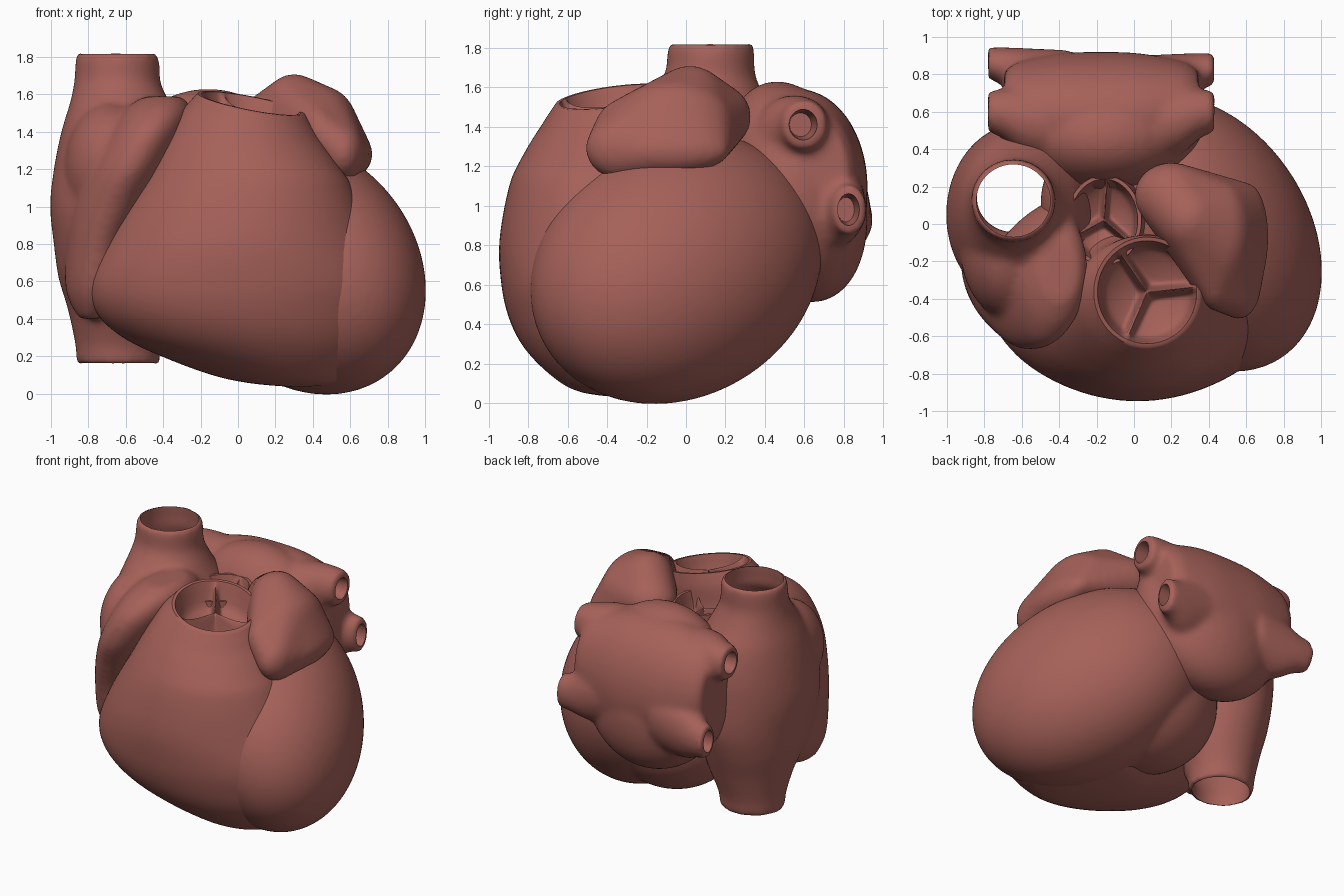
import bpy, bmesh
from math import sin, cos, pi, exp, radians, sqrt
from mathutils import Matrix

if "Cube" in bpy.data.objects:
    bpy.data.objects.remove(bpy.data.objects["Cube"])

flesh = bpy.data.materials.new("flesh")
flesh.diffuse_color = (0.38, 0.12, 0.10, 1)
flesh.use_nodes = True
flesh.node_tree.nodes["Principled BSDF"].inputs["Base Color"].default_value = flesh.diffuse_color


def spline(rows, sub):
    """Smoothly interpolated cross-section rows."""
    if sub == 1:
        return rows
    out = []
    for i in range(len(rows) - 1):
        p0, p1 = rows[max(i - 1, 0)], rows[i]
        p2, p3 = rows[i + 1], rows[min(i + 2, len(rows) - 1)]
        for k in range(sub):
            t = k / sub
            out.append([0.5 * (2 * b + (c - a) * t + (2 * a - 5 * b + 4 * c - d) * t * t
                               + (3 * b - a - 3 * c + d) * t ** 3)
                        for a, b, c, d in zip(p0, p1, p2, p3)])
    return out + [rows[-1]]


def loft(bm, rows, axis='z', n=64, sub=5, cap_end=True, rim=None):
    """Skin elliptical sections (x, y, z, radius1, radius2) stacked along an axis."""
    rows = spline(rows, sub) + ([rim] if rim else [])
    rings = []
    for x, y, z, a, b in rows:
        ring = []
        for i in range(n):
            c, s = a * cos(2 * pi * i / n), b * sin(2 * pi * i / n)
            ring.append(bm.verts.new((x + c, y + s, z) if axis == 'z' else (x, y + c, z + s)))
        rings.append(ring)
    for r0, r1 in zip(rings, rings[1:]):
        for i in range(n):
            j = (i + 1) % n
            bm.faces.new((r0[i], r0[j], r1[j], r1[i]))
    bm.faces.new(rings[0][::-1])
    if cap_end:
        bm.faces.new(rings[-1])


def ball(bm, centre, radii, xy=0, xz=0, yz=0, seg=48):
    """Ellipsoid with given half extents, skewed by the covariance terms."""
    ex, ey, ez = radii
    l11 = ex
    l21, l31 = xy / l11, xz / l11
    l22 = sqrt(ey * ey - l21 * l21)
    l32 = (yz - l31 * l21) / l22
    l33 = sqrt(ez * ez - l31 * l31 - l32 * l32)
    m = Matrix(((l11, 0, 0, 0), (l21, l22, 0, 0), (l31, l32, l33, 0), (0, 0, 0, 1)))
    bmesh.ops.create_uvsphere(bm, u_segments=seg, v_segments=seg // 2, radius=1,
                              matrix=Matrix.Translation(centre) @ m)


def finish(name, bm, voxel=0, smooth=8, cutter=None, angle=50):
    """Make the object; optionally fuse its pieces, soften and hollow it."""
    bmesh.ops.recalc_face_normals(bm, faces=bm.faces)
    me = bpy.data.meshes.new(name)
    bm.to_mesh(me)
    bm.free()
    ob = bpy.data.objects.new(name, me)
    bpy.context.collection.objects.link(ob)
    me.materials.append(flesh)
    bpy.ops.object.select_all(action='DESELECT')
    bpy.context.view_layer.objects.active = ob
    ob.select_set(True)
    if voxel:
        m = ob.modifiers.new("fuse", 'REMESH')
        m.mode, m.voxel_size = 'VOXEL', voxel
        bpy.ops.object.modifier_apply(modifier=m.name)
        m = ob.modifiers.new("soften", 'SMOOTH')
        m.factor, m.iterations = 0.5, smooth
        bpy.ops.object.modifier_apply(modifier=m.name)
    if cutter:
        m = ob.modifiers.new("hollow", 'BOOLEAN')
        m.operation, m.solver, m.object = 'DIFFERENCE', 'EXACT', cutter
        bpy.ops.object.modifier_apply(modifier=m.name)
        bpy.data.objects.remove(cutter)
    bpy.ops.object.shade_smooth_by_angle(angle=radians(angle))
    return ob


def tilt(bm):
    """Slope the outflow rim up to the back and left."""
    for v in bm.verts:
        w = max(0, min(1, (v.co.z - 1.15) / 0.3))
        v.co.z += w * (-0.19 * (v.co.x - 0.08) + 0.13 * (v.co.y + 0.365))


def valve(bm, centre, rx, ry, first, depth=0.2, n=120, m=20):
    """Three cupped leaflets meeting along three raised seams."""
    cx, cy, cz = centre
    mid = bm.verts.new((cx, cy, cz - 0.05))
    rings = []
    for k in range(1, m + 1):
        r, ring = k / m, []
        for i in range(n):
            a = 2 * pi * i / n
            s = abs(sin(1.5 * (a - radians(first)))) * r
            cup = (1 - exp(-(s * 9) ** 2)) * (1 - exp(-((1 - r) * 13) ** 2)) * (1 - 0.4 * r)
            ring.append(bm.verts.new((cx + rx * r * cos(a), cy + ry * r * sin(a),
                                      cz - 0.05 * (1 - r ** 4) - depth * cup)))
        rings.append(ring)
    for i in range(n):
        j = (i + 1) % n
        bm.faces.new((mid, rings[0][i], rings[0][j]))
        for r0, r1 in zip(rings, rings[1:]):
            bm.faces.new((r0[i], r1[i], r1[j], r0[j]))


# Left ventricle, with its broad base at the back left
bm = bmesh.new()
ball(bm, (0.35, -0.05, 0.68), (0.655, 0.74, 0.685), xy=-0.135, xz=-0.085, yz=0.075, seg=96)
ball(bm, (0.02, 0.11, 0.62), (0.52, 0.47, 0.49), seg=96)
finish("left_ventricle", bm, voxel=0.02, smooth=12)

# Right ventricle with outflow rim
bm = bmesh.new()
loft(bm, [(0.33, -0.38, 0.035, 0.03, 0.03), (0.31, -0.33, 0.055, 0.24, 0.20),
          (0.25, -0.29, 0.10, 0.39, 0.34), (0.16, -0.32, 0.20, 0.57, 0.43),
          (0.08, -0.34, 0.31, 0.71, 0.50), (0.03, -0.35, 0.44, 0.79, 0.55),
          (0.02, -0.35, 0.60, 0.81, 0.585), (0.02, -0.37, 0.82, 0.715, 0.575),
          (0.045, -0.435, 1.10, 0.565, 0.46), (0.06, -0.435, 1.30, 0.45, 0.38),
          (0.065, -0.395, 1.45, 0.36, 0.335), (0.07, -0.365, 1.55, 0.285, 0.295)],
     n=96, cap_end=False, rim=(0.07, -0.365, 1.55, 0.265, 0.275))
tilt(bm)
finish("right_ventricle", bm)

# Pulmonary valve
bm = bmesh.new()
valve(bm, (0.07, -0.365, 1.55), 0.265, 0.275, 5)
tilt(bm)
finish("pulmonary_valve", bm, angle=80)

# Aortic root and valve
bm = bmesh.new()
loft(bm, [(-0.08, 0.04, 0.90, 0.27, 0.28), (-0.14, 0.03, 1.22, 0.22, 0.25),
          (-0.16, 0.02, 1.48, 0.20, 0.24)],
     n=96, cap_end=False, rim=(-0.16, 0.02, 1.48, 0.18, 0.22))
finish("aortic_root", bm)
bm = bmesh.new()
valve(bm, (-0.16, 0.02, 1.48), 0.18, 0.22, 85)
finish("aortic_valve", bm, angle=80)

# Right atrium, both great veins and the right auricle
cava = [(-0.64, 0.14, 0.16, 0.225, 0.21), (-0.64, 0.14, 0.26, 0.23, 0.22),
        (-0.62, 0.12, 0.45, 0.29, 0.30), (-0.62, 0.08, 0.62, 0.34, 0.40),
        (-0.61, 0.06, 0.80, 0.375, 0.47), (-0.60, 0.05, 1.00, 0.405, 0.49),
        (-0.60, 0.06, 1.20, 0.385, 0.47), (-0.61, 0.08, 1.40, 0.335, 0.40),
        (-0.63, 0.10, 1.55, 0.27, 0.30), (-0.645, 0.12, 1.66, 0.232, 0.232),
        (-0.645, 0.125, 1.75, 0.226, 0.222), (-0.645, 0.125, 1.82, 0.222, 0.218)]
bm = bmesh.new()
loft(bm, [(x, y, z, a - 0.025, b - 0.025) for x, y, z, a, b in cava], sub=4)
for v in bm.verts:
    if v.co.z < 0.17 or v.co.z > 1.81:
        v.co.z += 0.1 if v.co.z > 1 else -0.1
hollow = finish("vein_hollow", bm)
hollow.hide_render = True
bm = bmesh.new()
loft(bm, cava)
loft(bm, [(-0.79, -0.24, 0.40, 0.06, 0.12), (-0.77, -0.20, 0.55, 0.15, 0.26),
          (-0.74, -0.16, 0.80, 0.18, 0.37), (-0.67, -0.18, 1.00, 0.215, 0.42),
          (-0.58, -0.22, 1.20, 0.225, 0.45), (-0.485, -0.24, 1.40, 0.215, 0.41),
          (-0.43, -0.25, 1.52, 0.18, 0.30), (-0.40, -0.25, 1.59, 0.10, 0.17)])
ball(bm, (-0.68, -0.12, 1.20), (0.25, 0.38, 0.36))
finish("right_atrium", bm, voxel=0.02, smooth=16, cutter=hollow)

# Left atrium with four lung veins
upper = [(0.00, 0.52, 1.25, 0.24, 0.30), (0.22, 0.55, 1.34, 0.20, 0.22),
         (0.35, 0.59, 1.40, 0.135, 0.145), (0.43, 0.60, 1.41, 0.11, 0.12)]
lower = [(0.00, 0.63, 1.05, 0.27, 0.30), (0.22, 0.74, 1.00, 0.17, 0.22),
         (0.35, 0.81, 0.98, 0.105, 0.14), (0.43, 0.83, 0.98, 0.085, 0.125)]
bm, holes = bmesh.new(), bmesh.new()
ball(bm, (-0.16, 0.55, 1.07), (0.54, 0.37, 0.56), yz=-0.05)
loft(bm, [(-0.175 + 0.52 * k, 0.69 - 0.12 * f, 1.24 - 0.15 * f, 0.31 * f + 0.04, 0.45 * f + 0.05)
          for k, f in ((-1, 0.45), (-0.92, 0.62), (-0.8, 0.76), (-0.4, 0.96), (0, 1),
                       (0.4, 0.96), (0.8, 0.76), (0.92, 0.62), (1, 0.45))], axis='x')
for rows in (upper, lower):
    for side in (1, -1):
        low = side < 0 and rows is lower
        vein = [(-0.175 + side * (x + 0.175), y + (0.03 if low else 0),
                 z - (0.05 if low else 0), a, b) for x, y, z, a, b in rows]
        loft(bm, vein, axis='x', n=32)
        x, y, z, a, b = vein[-1]
        loft(holes, [(x - side * 0.2, y - 0.02, z, a * 0.5, b * 0.5),
                     (x + side * 0.1, y, z, a * 0.72, b * 0.72)], axis='x', n=32, sub=1)
hollow = finish("lung_vein_hollow", holes)
hollow.hide_render = True
finish("left_atrium", bm, voxel=0.02, smooth=10, cutter=hollow)

# Left auricle draped over the left ventricle, a bag stretched round a few balls
bm = bmesh.new()
for centre, radii in (((0.20, 0.15, 1.45), (0.20, 0.18, 0.17)),
                      ((0.30, 0.02, 1.52), (0.17, 0.19, 0.19)),
                      ((0.46, -0.06, 1.42), (0.18, 0.30, 0.22)),
                      ((0.43, -0.31, 1.40), (0.09, 0.15, 0.14)),
                      ((0.56, -0.32, 1.29), (0.12, 0.19, 0.16)),
                      ((0.61, -0.07, 1.28), (0.11, 0.29, 0.12))):
    ball(bm, centre, radii, seg=32)
hull = bmesh.ops.convex_hull(bm, input=bm.verts)
bmesh.ops.delete(bm, geom=[v for v in hull["geom_interior"] if isinstance(v, bmesh.types.BMVert)],
                 context='VERTS')
finish("left_auricle", bm, voxel=0.02, smooth=10)
